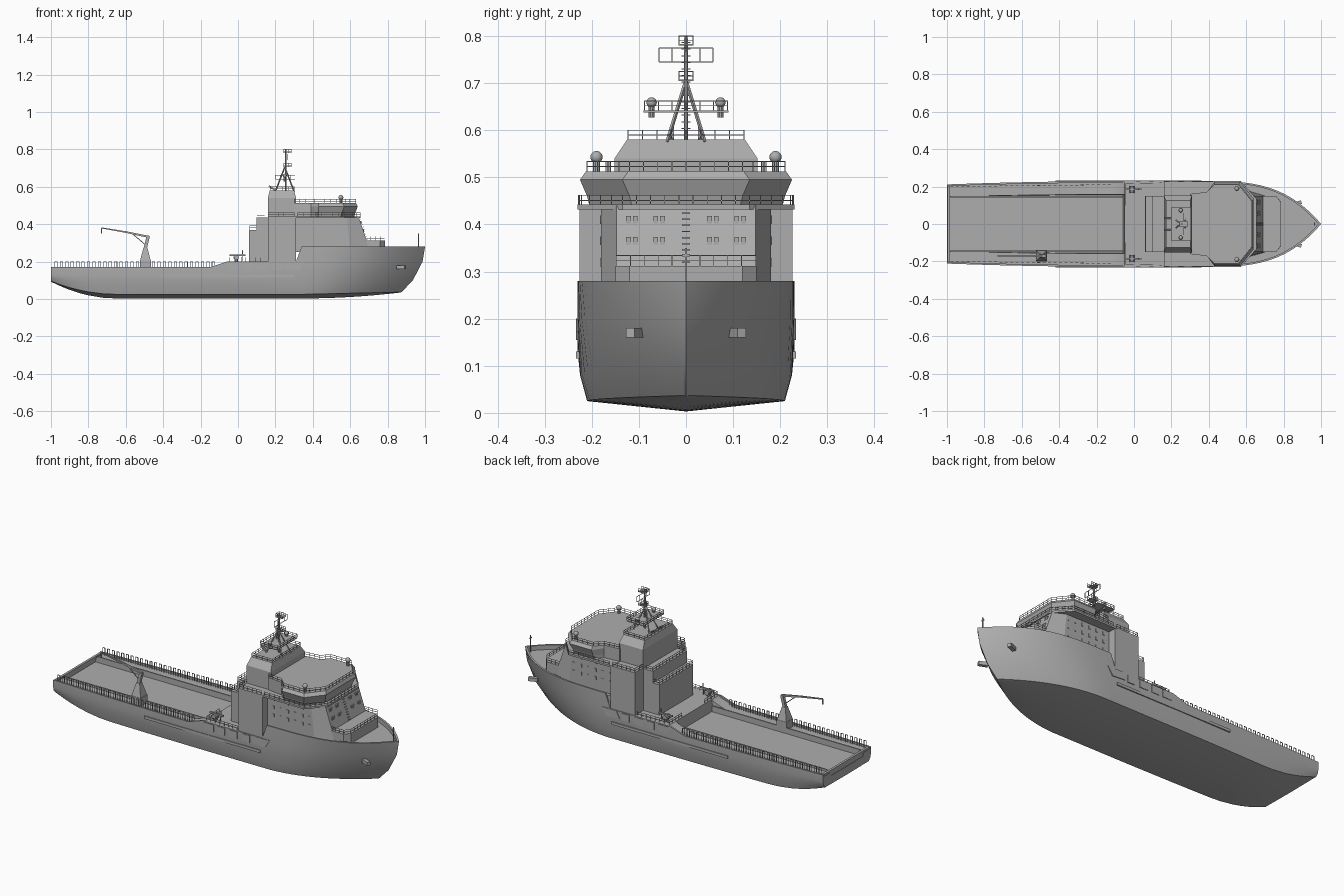
import bpy, bmesh, math
from mathutils import Vector as V

if "Cube" in bpy.data.objects:
    bpy.data.objects.remove(bpy.data.objects["Cube"])

paint = bpy.data.materials.new("ship_grey")
paint.use_nodes = True
GREY = (0.42, 0.42, 0.42, 1)
paint.diffuse_color = GREY
paint.node_tree.nodes["Principled BSDF"].inputs["Base Color"].default_value = GREY


def finish(name, bm, smooth=False):
    bmesh.ops.remove_doubles(bm, verts=bm.verts, dist=0.00005)
    bmesh.ops.recalc_face_normals(bm, faces=bm.faces)
    me = bpy.data.meshes.new(name)
    bm.to_mesh(me)
    bm.free()
    me.materials.append(paint)
    ob = bpy.data.objects.new(name, me)
    bpy.context.collection.objects.link(ob)
    if smooth:
        bpy.ops.object.select_all(action='DESELECT')
        ob.select_set(True)
        bpy.context.view_layer.objects.active = ob
        bpy.ops.object.shade_smooth_by_angle(angle=math.radians(30))
    return ob


def skin(bm, rings):
    """Join closed rings of points and cap both ends."""
    vs = [[bm.verts.new(p) for p in r] for r in rings]
    n = len(vs[0])
    for a, b in zip(vs, vs[1:]):
        for i in range(n):
            bm.faces.new((a[i], a[(i + 1) % n], b[(i + 1) % n], b[i]))
    bm.faces.new(vs[0])
    bm.faces.new(vs[-1])


def bar(bm, a, b, r=0.002, r2=None, sides=4):
    """Straight round or square bar, optionally tapered."""
    a, b = V(a), V(b)
    q = (b - a).to_track_quat('Z', 'Y')
    def ring(c, rad):
        return [c + q @ V((rad * math.cos(t), rad * math.sin(t), 0))
                for t in (math.tau * (k + .5) / sides for k in range(sides))]
    skin(bm, [ring(a, r), ring(b, r if r2 is None else r2)])


def box(bm, x0, x1, y0, y1, z0, z1):
    skin(bm, [[(x0, y0, z), (x1, y0, z), (x1, y1, z), (x0, y1, z)] for z in (z0, z1)])


def ball(bm, c, r):
    for v in bmesh.ops.create_uvsphere(bm, u_segments=16, v_segments=10, radius=r)["verts"]:
        v.co += V(c)


def mirror(half):
    return list(half) + [(x, -y) for x, y in reversed(half)]


def tier(name, *layers):
    """House block from half outlines (x, y), each at a height."""
    bm = bmesh.new()
    skin(bm, [[(x, y, z) for x, y in mirror(half)] for z, half in layers])
    return finish(name, bm)


def rail(bm, pts, z, h=0.022, step=0.03, r=0.0013):
    """Guard rail with posts along a path."""
    for a, b in zip(pts, pts[1:]):
        a, b = V((*a, z)), V((*b, z))
        n = max(1, round((b - a).length / step))
        for k in range(n + 1):
            p = a.lerp(b, k / n)
            bar(bm, p, p + V((0, 0, h)), r)
        for f in (0.5, 1):
            bar(bm, a + V((0, 0, h * f)), b + V((0, 0, h * f)), r)


# Hull: sections lofted from the transom to the stem
def mix(x, a, b, lo, hi):
    t = min(1, max(0, (x - a) / (b - a)))
    return lo + (hi - lo) * t


def section(x, u):
    """x: station aft of the shoulder, u: fraction from shoulder to stem."""
    rise = max(0, (-0.65 - x) / 0.35) ** 2
    aft = 1 - 0.08 * min(0, x) ** 2
    def pt(z, beam, stem, p):
        return (x + (stem - x) * u, beam * aft * (1 - u ** p), z)
    top_z = mix(x, -0.15, -0.06, 0.17, 0.2) if x < 0.25 else mix(x, 0.31, 0.34, 0.2, 0.28)
    top = pt(top_z, 0.23, 1.0, 3.4)
    deck_z = top_z - 0.01 if x < -0.055 else (0.2 if x < 0.32 else 0.255)
    hold_z = 0.14 if x < -0.055 else deck_z
    tx, ty, _ = top
    tx -= 0.015 * u
    half = [pt(0.003 + 0.032 * u * u + 0.09 * rise, 0, 0.87, 1),
            pt(0.025 + 0.012 * u + 0.07 * rise, 0.21, 0.875, 2.0),
            pt(0.08 + 0.02 * u + 0.03 * rise, 0.225, 0.935, 2.2),
            pt(mix(x, 0, 0.34, 0.13, 0.2), 0.23, 0.987, 2.8), top,
            (tx, ty * 0.96, top_z), (tx, ty * 0.96, deck_z),
            (tx, ty * 0.69, deck_z), (tx, ty * 0.68, hold_z), (tx, 0, hold_z)]
    return half + [(a, -b, c) for a, b, c in reversed(half[1:-1])]


bm = bmesh.new()
stations = [-1, -0.985, -0.95, -0.9, -0.85, -0.8, -0.72, -0.65, -0.4, -0.15, -0.11,
            -0.06, -0.05, 0.1, 0.25, 0.31, 0.34]
rings = [section(x, 0) for x in stations]
rings += [section(0.34, math.sin(k / 20 * math.pi / 2)) for k in range(1, 21)]
skin(bm, rings)
finish("hull", bm, True)

bm = bmesh.new()
box(bm, -0.998, -0.985, -0.2, 0.2, 0.12, 0.17)
finish("stern_bulwark", bm)

# Fenders, side ports and anchor pockets
fender, ports, pockets = bmesh.new(), bmesh.new(), bmesh.new()
for s in (1, -1):
    box(fender, -0.42, 0.3, s * 0.222, s * 0.233, 0.115, 0.13)
    for x0, x1 in ((-0.05, 0.012), (0.035, 0.08), (0.105, 0.158), (0.19, 0.235)):
        box(ports, x0, x1, s * 0.225, s * 0.233, 0.155, 0.195)
    skin(ports, [[(0.25, y, 0.16), (0.33, y, 0.155), (0.36, y, 0.2), (0.27, y, 0.2)]
                 for y in (s * 0.222, s * 0.233)])
    bar(pockets, (0.85, s * 0.1, 0.17), (0.895, s * 0.118, 0.17), 0.014)
finish("fenders", fender)
finish("side_ports", ports)
finish("anchor_pockets", pockets)

# Cargo rails: rows of hoops along the working deck
bm = bmesh.new()
for s in (1, -1):
    for k in range(30):
        x = -0.98 + k * 0.029
        y = s * (0.2 + 0.012 * (x + 1))
        for dx in (0, 0.014):
            bar(bm, (x + dx, y, 0.155), (x + dx, y, 0.2), 0.002)
        bar(bm, (x, y, 0.2), (x + 0.014, y, 0.2), 0.002)
    box(bm, -0.98, -0.06, s * 0.143, s * 0.15, 0.14, 0.172)
finish("cargo_rails", bm)

# Superstructure
tier("aft_house_low", (0.19, [(0.06, 0.15), (0.2, 0.15)]), (0.37, [(0.06, 0.15), (0.2, 0.15)]))
tier("aft_house_mid", (0.19, [(0.1, 0.15), (0.2, 0.15)]), (0.435, [(0.1, 0.15), (0.2, 0.15)]))
tier("side_casing", (0.19, [(0.16, 0.226), (0.31, 0.226)]), (0.44, [(0.16, 0.226), (0.31, 0.226)]))
tier("mast_house", (0.43, [(0.16, 0.152), (0.31, 0.152)]), (0.54, [(0.16, 0.152), (0.31, 0.152)]),
     (0.58, [(0.17, 0.125), (0.3, 0.125)]))
tier("front_house", (0.25, [(0.3, 0.18), (0.6, 0.18), (0.71, 0.148)]),
     (0.44, [(0.3, 0.18), (0.58, 0.18), (0.645, 0.148)]))
tier("foredeck_house", (0.25, [(0.66, 0.15), (0.76, 0.15), (0.785, 0.12)]),
     (0.312, [(0.66, 0.15), (0.76, 0.15), (0.785, 0.12)]))
slab = [(0.3, 0.228), (0.57, 0.23), (0.655, 0.135)]
tier("bridge_deck", (0.432, slab), (0.442, slab))


def bridge(d, f):
    return [(0.3, 0.16), (0.39, 0.17), (0.43, 0.205 + d), (0.55 + f, 0.205 + d), (0.622 + f, 0.115 + d)]


tier("bridge", (0.44, bridge(0, 0)), (0.46, bridge(0.005, 0.005)), (0.495, bridge(0.02, 0.018)),
     (0.512, bridge(0.008, 0.01)))

# Windows: thin plates on the house walls and bridge front
bm = bmesh.new()
for z in (0.32, 0.365, 0.41):
    for k in range(6):
        x = 0.34 + 0.045 * k
        for s in (1, -1):
            box(bm, x, x + 0.012, s * 0.178, s * 0.183, z - 0.009, z + 0.009)
    if z > 0.35:
        for y in (-0.122, -0.108, -0.064, -0.05, 0.05, 0.064, 0.108, 0.122):
            x = mix(z, 0.25, 0.44, 0.71, 0.645)
            box(bm, x - 0.006, x + 0.004, y - 0.005, y + 0.005, z - 0.008, z + 0.008)
finish("house_windows", bm)

# Guard rails
bm = bmesh.new()
rail(bm, mirror([(0.32, 0.226), (0.57, 0.228), (0.653, 0.135)]), 0.44)
rail(bm, mirror(bridge(0.005, 0.008)), 0.512)
rail(bm, mirror([(0.68, 0.148), (0.76, 0.148), (0.783, 0.118)]), 0.312)
rail(bm, mirror([(0.3, 0.123), (0.172, 0.123)]) + [(0.3, -0.123), (0.3, 0.123)], 0.58, 0.02)
for x, z in ((0.062, 0.37), (0.102, 0.435)):
    rail(bm, mirror([(x + 0.04, 0.148), (x, 0.148)]), z)
for s in (1, -1):
    rail(bm, [(0.16, s * 0.15), (0.162, s * 0.222), (0.3, s * 0.222)], 0.44)
    rail(bm, [(-0.045, s * 0.1), (-0.045, s * 0.215), (0.15, s * 0.22)], 0.2)
finish("guard_rails", bm)

# Mast with tripod legs, platforms, radar and ladder rungs
bm = bmesh.new()
for x, y in ((0.3, 0.04), (0.3, -0.04), (0.2, 0.04), (0.2, -0.04)):
    bar(bm, (x, y, 0.575), (0.25, 0, 0.705), 0.004)
bar(bm, (0.255, 0, 0.58), (0.255, 0, 0.8), 0.005, 0.004, 8)
for k in range(15):
    z = 0.59 + k * 0.014
    bar(bm, (0.255, -0.01, z), (0.255, 0.01, z), 0.0015)
box(bm, 0.2, 0.305, -0.09, 0.09, 0.638, 0.642)
rail(bm, mirror([(0.305, 0.088), (0.2, 0.088)]) + [(0.305, 0.088)], 0.642, 0.02)
for z in (0.705, 0.78):
    box(bm, 0.245, 0.285, -0.015, 0.015, z, z + 0.003)
    rail(bm, mirror([(0.285, 0.015), (0.245, 0.015)]), z, 0.02, 0.015)
for z in (0.745, 0.775):
    bar(bm, (0.265, -0.057, z), (0.265, 0.057, z), 0.0015)
for y in (-0.057, -0.03, 0.03, 0.057):
    bar(bm, (0.265, y, 0.745), (0.265, y, 0.775), 0.0015)
bar(bm, (0.2, 0.03, 0.58), (0.165, 0.03, 0.605), 0.006)
bar(bm, (0.2, -0.03, 0.58), (0.165, -0.03, 0.605), 0.006)
finish("mast", bm)

# Antenna domes
bm = bmesh.new()
for s in (1, -1):
    for x, y, z, r in ((0.55, 0.19, 0.543, 0.013), (0.25, 0.073, 0.659, 0.011)):
        bar(bm, (x, s * y, z - 0.032), (x, s * y, z), r * 0.6, sides=10)
        ball(bm, (x, s * y, z), r)
finish("antenna_domes", bm, True)

# Deck crane
bm = bmesh.new()
cx, cy = -0.495, -0.17
bar(bm, (cx, cy, 0.15), (cx, cy, 0.205), 0.042)
bar(bm, (cx, cy, 0.205), (cx, cy, 0.275), 0.04, 0.015)
bar(bm, (cx, cy, 0.275), (cx + 0.015, cy, 0.335), 0.012)
bar(bm, (cx + 0.02, cy, 0.332), (-0.6, cy, 0.358), 0.008, 0.006)
bar(bm, (-0.6, cy, 0.358), (-0.73, cy, 0.38), 0.006, 0.004)
bar(bm, (cx, cy, 0.29), (-0.56, cy, 0.345), 0.003)
bar(bm, (-0.73, cy, 0.38), (-0.73, cy, 0.35), 0.003)
finish("deck_crane", bm)

# Deck winches on both sides of the terrace
bm = bmesh.new()
for s in (1, -1):
    y = s * 0.185
    bar(bm, (-0.01, y, 0.195), (-0.01, y, 0.235), 0.01, sides=8)
    bar(bm, (-0.045, y, 0.235), (0.04, y, 0.235), 0.006)
    bar(bm, (-0.01, y - 0.018, 0.222), (-0.01, y + 0.018, 0.222), 0.014, sides=10)
    bar(bm, (0.02, y, 0.195), (0.025, y, 0.262), 0.003)
finish("deck_winches", bm)

# Bow staff and front ladder
bm = bmesh.new()
bar(bm, (0.965, 0, 0.25), (0.965, 0, 0.35), 0.003)
bar(bm, (0.965, -0.008, 0.335), (0.965, 0.008, 0.335), 0.004)
for k in range(9):
    z = 0.32 + k * 0.013
    x = mix(z, 0.25, 0.44, 0.716, 0.651)
    bar(bm, (x, -0.009, z), (x, 0.009, z), 0.002)
finish("bow_staff_and_ladder", bm)
